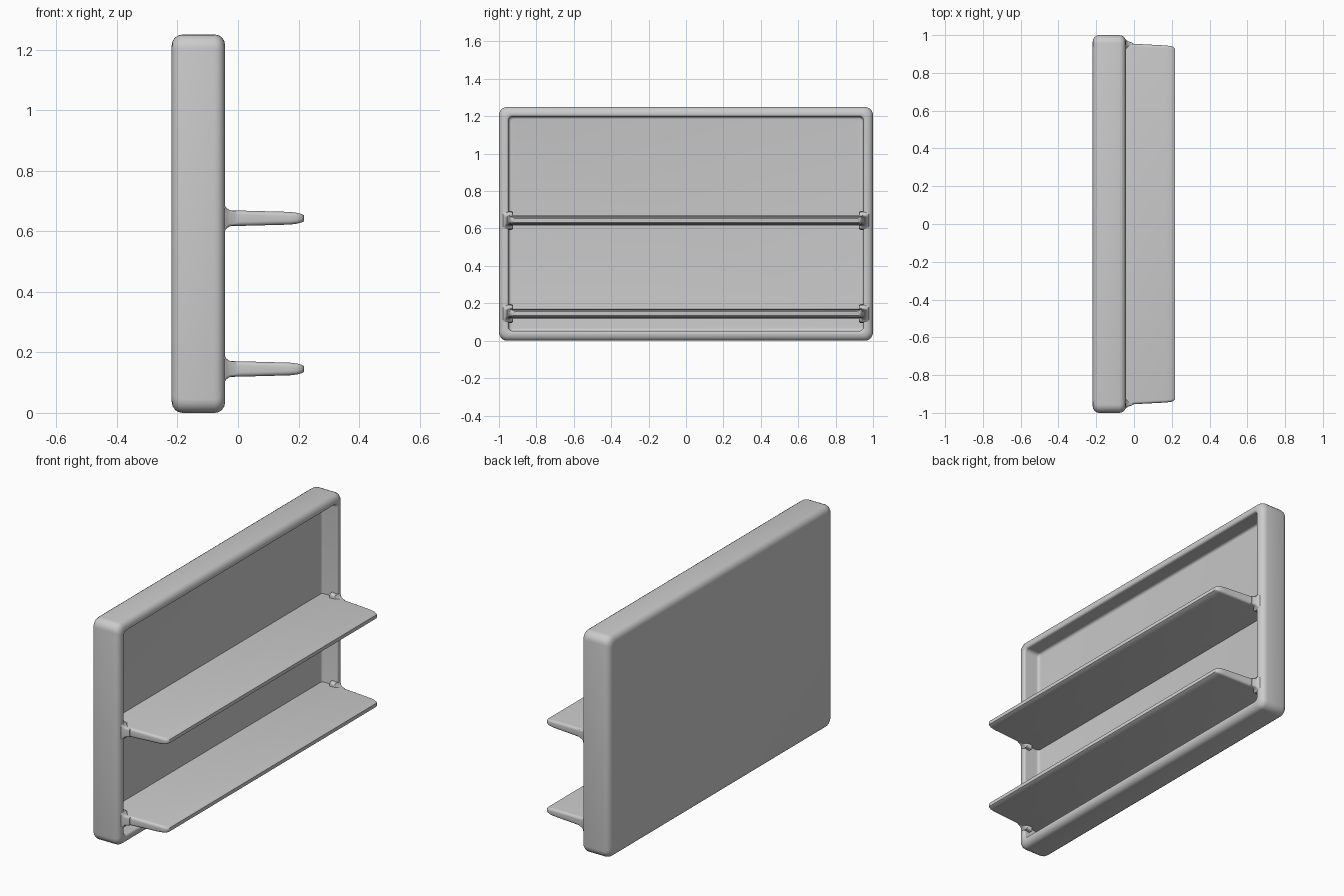
import bpy, bmesh
from math import sin, cos, pi

if "Cube" in bpy.data.objects:
    bpy.data.objects.remove(bpy.data.objects["Cube"])

SEG = 5  # steps per rounded corner


def rounded_rect(hy, hz, r):
    pts = []
    for k, (sy, sz) in enumerate([(1, 1), (-1, 1), (-1, -1), (1, -1)]):
        for i in range(SEG + 1):
            a = pi / 2 * (k + i / SEG)
            pts.append((sy * (hy - r) + r * cos(a), sz * (hz - r) + r * sin(a)))
    return pts


def loft(name, sections, cz, cy=0.0):
    """Skin rounded rectangles (x, half_y, half_z, radius) along x and cap both ends."""
    bm = bmesh.new()
    rings = [[bm.verts.new((x, cy + y, cz + z)) for y, z in rounded_rect(hy, hz, r)]
             for x, hy, hz, r in sections]
    for a, b in zip(rings, rings[1:]):
        n = len(a)
        for i in range(n):
            j = (i + 1) % n
            bm.faces.new((a[i], a[j], b[j], b[i]))
    bm.faces.new(rings[0])
    bm.faces.new(rings[-1])
    bmesh.ops.recalc_face_normals(bm, faces=bm.faces[:])
    me = bpy.data.meshes.new(name)
    bm.to_mesh(me)
    bm.free()
    ob = bpy.data.objects.new(name, me)
    bpy.context.collection.objects.link(ob)
    bpy.ops.object.select_all(action='DESELECT')
    ob.select_set(True)
    bpy.context.view_layer.objects.active = ob
    bpy.ops.object.shade_smooth_by_angle(angle=0.7)
    return ob


def fillet(x, sx, inset, s_in, radius, steps=4, start_flat=True):
    """Quarter-round list of (x, inset) pairs."""
    out = []
    for i in range(steps + 1):
        t = pi / 2 * i / steps
        if not start_flat:
            t = pi / 2 - t
        out.append((x + sx * radius * (1 - cos(t)), inset + s_in * radius * (1 - sin(t))))
    return out


# Back panel: rounded tray with a shallow recess on its +x face
BACK, RIM, FLOOR = -0.219, -0.043, -0.14
profile = fillet(BACK, 1, 0, 1, 0.036, start_flat=True)[::1]
profile = [(BACK, 0.036)] + [(x, i) for x, i in profile if x > BACK]
profile += [(x, i) for x, i in fillet(RIM, -1, 0, 1, 0.034, start_flat=False)]
profile += fillet(RIM, -1, 0.052, -1, 0.012)
profile += fillet(FLOOR, 1, 0.052, 1, 0.014, start_flat=False)
sections = [(x, 1 - i, 0.625 - i, 0.045 - 0.45 * i) for x, i in profile]
loft("back_panel", sections, 0.625)

# Two tapering shelves with flared brackets where they meet the rim
for label, z in (("lower", 0.145), ("upper", 0.643)):
    loft(label + "_shelf", [
        (-0.145, 0.955, 0.026, 0.010),
        (-0.04, 0.962, 0.026, 0.012),
        (0.0, 0.954, 0.0255, 0.014),
        (0.17, 0.945, 0.021, 0.014),
        (0.195, 0.942, 0.018, 0.013),
        (0.21, 0.936, 0.014, 0.011),
        (0.218, 0.926, 0.010, 0.009)], z)
    for side, s in (("left", -1), ("right", 1)):
        loft(f"{label}_shelf_flare_{side}", [
            (-0.075, 0.028, 0.050, 0.010),
            (-0.045, 0.026, 0.045, 0.010),
            (-0.038, 0.020, 0.034, 0.010),
            (-0.028, 0.014, 0.027, 0.010),
            (-0.005, 0.006, 0.022, 0.005)], z, s * 0.952)
